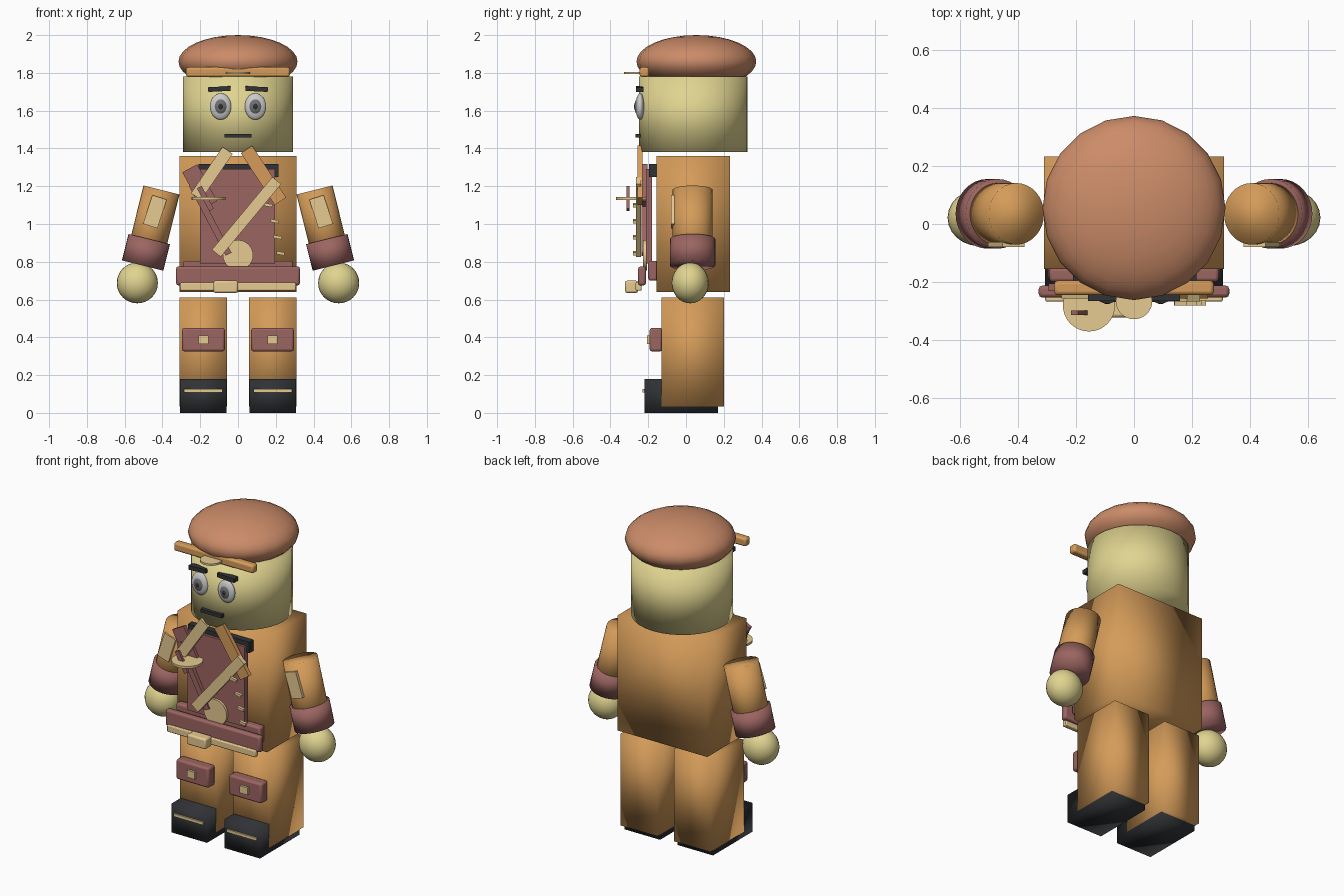
import bpy
from math import radians, atan2, hypot, sin, cos

if "Cube" in bpy.data.objects:
    bpy.data.objects.remove(bpy.data.objects["Cube"])

COLORS = {
    "cloth": (0.66, 0.33, 0.10), "skin": (0.75, 0.66, 0.28), "leather": (0.33, 0.13, 0.12),
    "felt": (0.60, 0.26, 0.14), "tan": (0.79, 0.59, 0.28), "black": (0.03, 0.032, 0.036),
    "white": (0.8, 0.8, 0.8), "iris": (0.16, 0.16, 0.16),
}
MATS = {}
for key, c in COLORS.items():
    MATS[key] = bpy.data.materials.new(key)
    MATS[key].diffuse_color = (*c, 1)


def finish(name, mat, scale, rot, soft, bevel=0):
    """Name, colour, size and shade the newest primitive."""
    o = bpy.context.object
    o.name = o.data.name = name
    o.data.materials.append(MATS[mat])
    o.scale = scale
    bpy.ops.object.transform_apply(location=False, rotation=False, scale=True)
    o.rotation_euler = [radians(a) for a in rot]
    if bevel:
        m = o.modifiers.new("bevel", "BEVEL")
        m.width, m.segments = bevel, 2
    if soft:
        bpy.ops.object.shade_smooth()
    else:
        bpy.ops.object.shade_smooth_by_angle(angle=radians(35))
    return o


def box(name, mat, x, y, z, tilt=0, soft=False, bevel=0):
    """Box from (min, max) ranges, tilted about y."""
    loc = [(a + b) / 2 for a, b in (x, y, z)]
    bpy.ops.mesh.primitive_cube_add(size=1, location=loc)
    return finish(name, mat, [b - a for a, b in (x, y, z)], (0, tilt, 0), soft, bevel)


def strap(name, mat, p, q, width, y):
    """Flat strip running from p to q in the xz plane."""
    dx, dz = q[0] - p[0], q[1] - p[1]
    cx, cz, h = (p[0] + q[0]) / 2, (p[1] + q[1]) / 2, hypot(dx, dz) / 2
    tilt = -atan2(dz, dx) * 180 / 3.14159265
    return box(name, mat, (cx - h, cx + h), y, (cz - width / 2, cz + width / 2), tilt)


def cyl(name, mat, loc, size, rot=(0, 0, 0), soft=False, n=32):
    """Cylinder with half sizes (x, y, z)."""
    bpy.ops.mesh.primitive_cylinder_add(vertices=n, radius=1, depth=2, location=loc)
    return finish(name, mat, size, rot, soft)


def ball(name, mat, loc, size, seg=24, rings=16):
    bpy.ops.mesh.primitive_uv_sphere_add(segments=seg, ring_count=rings, radius=1, location=loc)
    return finish(name, mat, size, (0, 0, 0), True)


def span(s, a, b):
    """Range mirrored to side s."""
    return tuple(sorted((s * a, s * b)))


# head, hat and body
cyl("head", "skin", (0, 0.038, 1.58), (0.29, 0.288, 0.20), soft=True)
ball("hat", "felt", (0, 0.055, 1.86), (0.315, 0.317, 0.14), 20, 16)
box("hat_brim", "cloth", (-0.275, 0.275), (-0.245, -0.195), (1.778, 1.83), bevel=0.012)
cyl("hat_badge", "tan", (0, -0.265, 1.80), (0.063, 0.063, 0.006))
box("mouth", "black", (-0.072, 0.072), (-0.268, -0.24), (1.457, 1.477))
box("torso", "cloth", (-0.31, 0.31), (-0.155, 0.232), (0.64, 1.36), soft=True)

# mirrored parts
for s, side in ((-1, "right"), (1, "left")):
    # face
    ball("eye_" + side, "white", (s * 0.092, -0.243, 1.622), (0.057, 0.024, 0.07))
    ball("iris_" + side, "iris", (s * 0.092, -0.253, 1.622), (0.036, 0.02, 0.044))
    ball("pupil_" + side, "black", (s * 0.092, -0.261, 1.622), (0.018, 0.015, 0.022), 16, 10)
    box("eyebrow_" + side, "black", span(s, 0.04, 0.158), (-0.265, -0.225), (1.702, 1.727), s * 3)
    # arm
    t = radians(14)
    top = (s * 0.405, 0.035, 1.18)

    def along(d):
        return (top[0] + s * sin(t) * d, top[1], top[2] - cos(t) * d)

    tilt = (0, -s * 14, 0)
    cyl("arm_" + side, "cloth", along(0.19), (0.098, 0.106, 0.19), tilt, soft=True)
    cyl("cuff_" + side, "leather", along(0.34), (0.113, 0.12, 0.072), tilt, soft=True)
    ball("hand_" + side, "skin", (s * 0.533, 0.022, 0.688), (0.109, 0.098, 0.108))
    box("arm_patch_" + side, "tan", span(s, 0.40, 0.48), (-0.079, -0.062), (0.985, 1.145), -s * 18)
    # leg
    box("leg_" + side, "cloth", span(s, 0.057, 0.31), (-0.13, 0.202), (0.035, 0.61), soft=True)
    box("shoe_" + side, "black", span(s, 0.06, 0.306), (-0.22, 0.17), (0, 0.18), soft=True)
    box("shoe_lace_" + side, "tan", span(s, 0.082, 0.287), (-0.229, -0.215), (0.108, 0.126))
    box("knee_pad_" + side, "leather", span(s, 0.07, 0.296), (-0.192, -0.125), (0.325, 0.45),
        bevel=0.012)
    box("knee_patch_" + side, "tan", span(s, 0.156, 0.21), (-0.206, -0.185), (0.365, 0.41))

# vest and collar
box("collar", "black", (-0.21, 0.215), (-0.196, -0.15), (1.25, 1.318))
box("vest_panel", "leather", (-0.2, 0.195), (-0.212, -0.18), (0.79, 1.29))
box("vest_hem", "leather", (-0.292, 0.292), (-0.2, -0.15), (0.70, 0.805), bevel=0.012)
cyl("vest_badge", "tan", (0, -0.217, 0.835), (0.08, 0.08, 0.01), (90, 0, 0))

# belt
box("belt", "leather", (-0.328, 0.328), (-0.253, -0.212), (0.675, 0.775), bevel=0.012)
box("belt_trim", "tan", (-0.306, 0.306), (-0.267, -0.235), (0.647, 0.69), bevel=0.006)
box("belt_buckle", "tan", (-0.13, 0.0), (-0.322, -0.255), (0.635, 0.70), bevel=0.01)

# lapels, sash and small pegs
strap("lapel_right", "tan", (-0.055, 1.39), (-0.222, 1.145), 0.065, (-0.256, -0.236))
strap("lapel_left", "cloth", (0.045, 1.395), (0.225, 1.12), 0.072, (-0.256, -0.23))
strap("sash", "tan", (0.205, 1.23), (-0.115, 0.845), 0.06, (-0.266, -0.238))
for i, (x, z) in enumerate(((0.16, 1.10), (0.193, 1.015), (0.21, 0.93), (0.225, 0.845))):
    box(f"peg_{i + 1}", "tan", (x - 0.022, x + 0.022), (-0.28, -0.262), (z - 0.008, z + 0.008), 10)

# sheathed blade with guard and grip
strap("scabbard", "leather", (-0.255, 1.295), (-0.15, 1.10), 0.09, (-0.23, -0.205))
strap("blade", "leather", (-0.245, 1.21), (-0.05, 0.84), 0.035, (-0.236, -0.212))
cyl("guard", "tan", (-0.155, -0.28, 1.135), (0.09, 0.09, 0.007))
strap("grip", "leather", (-0.205, 1.195), (-0.14, 1.075), 0.028, (-0.314, -0.298))

for m in bpy.data.materials:
    if m.users and not m.is_grease_pencil:
        m.use_nodes = True
        m.node_tree.nodes["Principled BSDF"].inputs["Base Color"].default_value = m.diffuse_color
